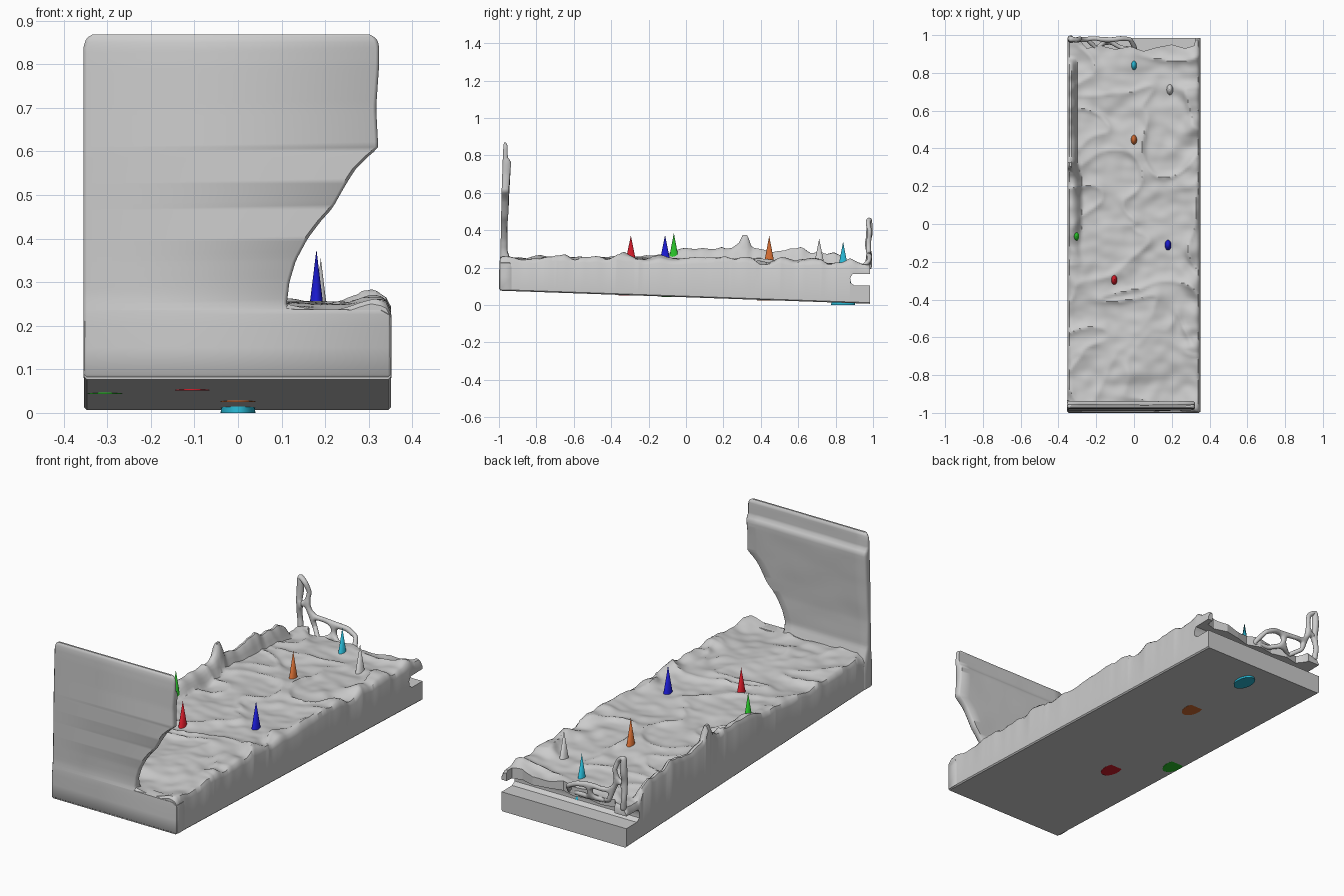
import bpy, bmesh, math
from mathutils import noise, Vector

if "Cube" in bpy.data.objects:
    bpy.data.objects.remove(bpy.data.objects["Cube"])


def interp(table, t):
    if t <= table[0][0]:
        return table[0][1]
    for (a, va), (b, vb) in zip(table, table[1:]):
        if t <= b:
            return va + (vb - va) * (t - a) / (b - a)
    return table[-1][1]


def new_object(name, bm):
    bmesh.ops.recalc_face_normals(bm, faces=bm.faces)
    me = bpy.data.meshes.new(name)
    bm.to_mesh(me)
    bm.free()
    ob = bpy.data.objects.new(name, me)
    bpy.context.collection.objects.link(ob)
    return ob


def activate(ob):
    bpy.ops.object.select_all(action='DESELECT')
    ob.select_set(True)
    bpy.context.view_layer.objects.active = ob


def smooth(ob, angle=35):
    activate(ob)
    bpy.ops.object.shade_smooth_by_angle(angle=math.radians(angle))
    for p in ob.data.polygons:
        if len(p.vertices) > 12:
            p.use_smooth = False


def loft(name, rings):
    bm = bmesh.new()
    loops = [[bm.verts.new(p) for p in r] for r in rings]
    n = len(loops[0])
    for a, b in zip(loops, loops[1:]):
        for i in range(n):
            j = (i + 1) % n
            bm.faces.new((a[i], a[j], b[j], b[i]))
    bm.faces.new(loops[0])
    bm.faces.new(loops[-1])
    return new_object(name, bm)


# Slab: sloping underside, wrinkled top, raised ridge along the left edge
X0, X1, Y0, Y1 = -0.353, 0.351, -0.994, 0.985
RIDGE = [(-0.35, 0), (-0.12, 0.02), (-0.06, 0.045), (0.08, 0.065), (0.25, 0.068), (0.285, 0.09),
         (0.3, 0.132), (0.33, 0.132), (0.35, 0.068), (0.45, 0.055), (0.52, 0.06), (0.56, 0.08),
         (0.63, 0.08), (0.67, 0.055), (0.75, 0.06), (0.79, 0.078), (0.85, 0.055), (0.88, 0)]
RIDGE_W = [(-0.1, 0.075), (0.1, 0.085), (0.25, 0.08), (0.3, 0.06), (0.85, 0.055)]


def bottom(y):
    return 0.077 - 0.07 * (y - Y0) / (Y1 - Y0)


def rounding(d, r):
    t = max(0.0, 1 - d / r)
    return r * (1 - math.sqrt(max(0.0, 1 - t * t)))


def top(x, y):
    z = interp([(-1, 0.238), (-0.3, 0.241), (0.3, 0.23), (0.7, 0.215), (1, 0.203)], y)
    w = noise.noise(Vector((x * 3, y * 3, 4)))
    z += 0.014 * noise.noise(Vector((x * 5, y * 6 + w, 1)))
    fold = 1 - abs(noise.noise(Vector((x * 3.2 + w * 0.6, y * 5.5 + w * 1.2, 9))))
    z += 0.016 * fold ** 5
    z += 0.007 * noise.noise(Vector((x * 14, y * 17, 3)))
    # lumps near the right edge
    edge = math.exp(-((x - 0.31) / 0.05) ** 2)
    z += edge * 0.025 * (0.4 + noise.noise(Vector((2, y * 11, 5))))
    # left ridge
    u = (x - X0) / interp(RIDGE_W, y)
    if u < 1:
        z += interp(RIDGE, y) * (0.5 + 0.5 * math.cos(math.pi * u ** 2))
    d = min(x - X0, X1 - x)
    return z - rounding(d, 0.022) - rounding(min(y - Y0, Y1 - y), 0.012)


NX, NY = 64, 180
rings = []
for j in range(NY + 1):
    y = Y0 + (Y1 - Y0) * j / NY
    b = bottom(y)
    ring = [(X0, y, b + 0.006), (X0 + 0.006, y, b), (X1 - 0.006, y, b), (X1, y, b + 0.006)]
    for i in range(NX, -1, -1):
        x = X0 + (X1 - X0) * i / NX
        ring.append((x, y, top(x, y)))
    rings.append(ring)
slab = loft("slab", rings)

# Groove in the back end and ragged lip above it
groove_profile = [(1.1, 0.105), (0.9, 0.105), (0.88, 0.12), (0.878, 0.145), (0.89, 0.165), (1.1, 0.17)]
groove = loft("groove_cutter", [[(x, y, z) for y, z in groove_profile] for x in (-0.5, 0.5)])
lip_line = [(-0.30, 1.1), (-0.285, 0.97), (-0.25, 0.93), (-0.18, 0.945), (-0.1, 0.925), (-0.02, 0.94),
            (0.05, 0.915), (0.12, 0.935), (0.2, 0.95), (0.27, 0.93), (0.32, 0.945), (0.335, 1.1)]
lip = loft("lip_cutter", [[(x, y, z) for x, y in lip_line] for z in (0.14, 0.5)])
for cutter in (groove, lip):
    cutter.hide_render = True
    mod = slab.modifiers.new("cut", 'BOOLEAN')
    mod.operation = 'DIFFERENCE'
    mod.solver = 'EXACT'
    mod.object = cutter
    activate(slab)
    bpy.ops.object.modifier_apply(modifier=mod.name)
    bpy.data.objects.remove(cutter)
smooth(slab, 40)

# Tall front panel, flush with the slab front, with broken right edge and thicker band near the top
RIGHT = [(0.226, 0.352), (0.236, 0.335), (0.238, 0.118), (0.25, 0.112), (0.3, 0.118), (0.35, 0.133),
         (0.4, 0.16), (0.44, 0.19), (0.47, 0.217), (0.52, 0.245), (0.56, 0.27), (0.59, 0.3),
         (0.607, 0.322), (0.7, 0.317), (0.8, 0.324), (0.845, 0.324), (0.86, 0.317), (0.868, 0.303)]
LEFT = [(0.84, -0.355), (0.86, -0.348), (0.868, -0.335)]
FRONT = [(0.08, -0.992), (0.088, -1.0), (0.22, -0.998), (0.27, -0.992), (0.6, -0.986), (0.8, -0.979),
         (0.855, -0.976), (0.868, -0.972)]
BACK = [(0.2, -0.925), (0.25, -0.942), (0.29, -0.956), (0.42, -0.955), (0.6, -0.946), (0.74, -0.938),
        (0.77, -0.938), (0.79, -0.954), (0.855, -0.956), (0.868, -0.963)]
rings = []
zs = [0.08, 0.088, 0.15, 0.2, 0.226, 0.236] + [0.238 + 0.012 * k for k in range(51)] + [0.85, 0.856, 0.862, 0.868]
for z in zs:
    l, r, f, b = (interp(t, z) for t in (LEFT, RIGHT, FRONT, BACK))
    c = min(0.008, (b - f) * 0.4)
    ring = [(l, b - c, z), (l, f + c, z), (l + c, f, z), (r - c, f, z), (r, f + c, z), (r, b - c, z)]
    for k in range(13):
        x = r - c + (l - r + 2 * c) * k / 12
        ring.append((x, b + 0.003 * noise.noise(Vector((x * 8, 0, z * 8))), z))
    rings.append(ring)
smooth(loft("front_panel", rings), 50)

# Branching remnant of the back panel
NODES = [(-0.33, 0.19, 0.016), (-0.338, 0.25, 0.014), (-0.338, 0.32, 0.015), (-0.335, 0.39, 0.019),
         (-0.335, 0.462, 0.016), (-0.3, 0.435, 0.013), (-0.285, 0.39, 0.012), (-0.295, 0.335, 0.013),
         (-0.27, 0.275, 0.014), (-0.21, 0.27, 0.012), (-0.14, 0.27, 0.014), (-0.25, 0.22, 0.012),
         (-0.2, 0.19, 0.012), (-0.14, 0.205, 0.013), (-0.07, 0.26, 0.014), (-0.02, 0.235, 0.012),
         (0.01, 0.185, 0.014), (-0.07, 0.185, 0.012)]
LINKS = [(0, 1), (1, 2), (2, 3), (3, 4), (4, 5), (5, 6), (6, 7), (7, 2), (7, 8), (8, 9), (9, 10),
         (8, 11), (11, 12), (12, 13), (13, 10), (10, 14), (14, 15), (15, 16), (13, 17), (17, 16)]
bm = bmesh.new()
skin = bm.verts.layers.skin.verify()
verts = []
for k, (x, z, r) in enumerate(NODES):
    y = 0.978 + 0.006 * math.sin(k * 2.3) - (0.05 if k in (12, 16, 17) else 0)
    v = bm.verts.new((x, y, z))
    v[skin].radius = (r, r)
    v[skin].use_root = k == 0
    verts.append(v)
for a, b in LINKS:
    bm.edges.new((verts[a], verts[b]))
branch = new_object("back_panel_remnant", bm)
branch.modifiers.new("skin", 'SKIN').use_smooth_shade = True
branch.modifiers.new("subsurf", 'SUBSURF').levels = 2
branch.modifiers["subsurf"].render_levels = 2

# Spikes running through the slab: x, y, apex height, base height, colour
SPIKES = [("red", -0.105, -0.295, 0.372, 0.051, (0.6, 0.01, 0.02)),
          ("blue", 0.18, -0.112, 0.375, 0.05, (0.01, 0.01, 0.6)),
          ("green", -0.305, -0.065, 0.385, 0.043, (0.02, 0.5, 0.02)),
          ("orange", 0.0, 0.445, 0.37, 0.025, (0.6, 0.14, 0.03)),
          ("cyan", 0.0, 0.84, 0.338, 0.0, (0.02, 0.45, 0.62)),
          ("grey", 0.19, 0.712, 0.355, 0.03, None)]
for name, x, y, apex, base, colour in SPIKES:
    bpy.ops.mesh.primitive_cone_add(vertices=32, radius1=1, radius2=0, depth=1,
                                    location=(x, y, (apex + base) / 2))
    ob = bpy.context.object
    ob.name = name + "_spike"
    ob.scale = (0.04, 0.065, apex - base)
    if colour:
        mat = bpy.data.materials.new(name)
        mat.diffuse_color = (*colour, 1)
        mat.use_nodes = True
        mat.node_tree.nodes["Principled BSDF"].inputs["Base Color"].default_value = mat.diffuse_color
        ob.data.materials.append(mat)
    smooth(ob, 30)
